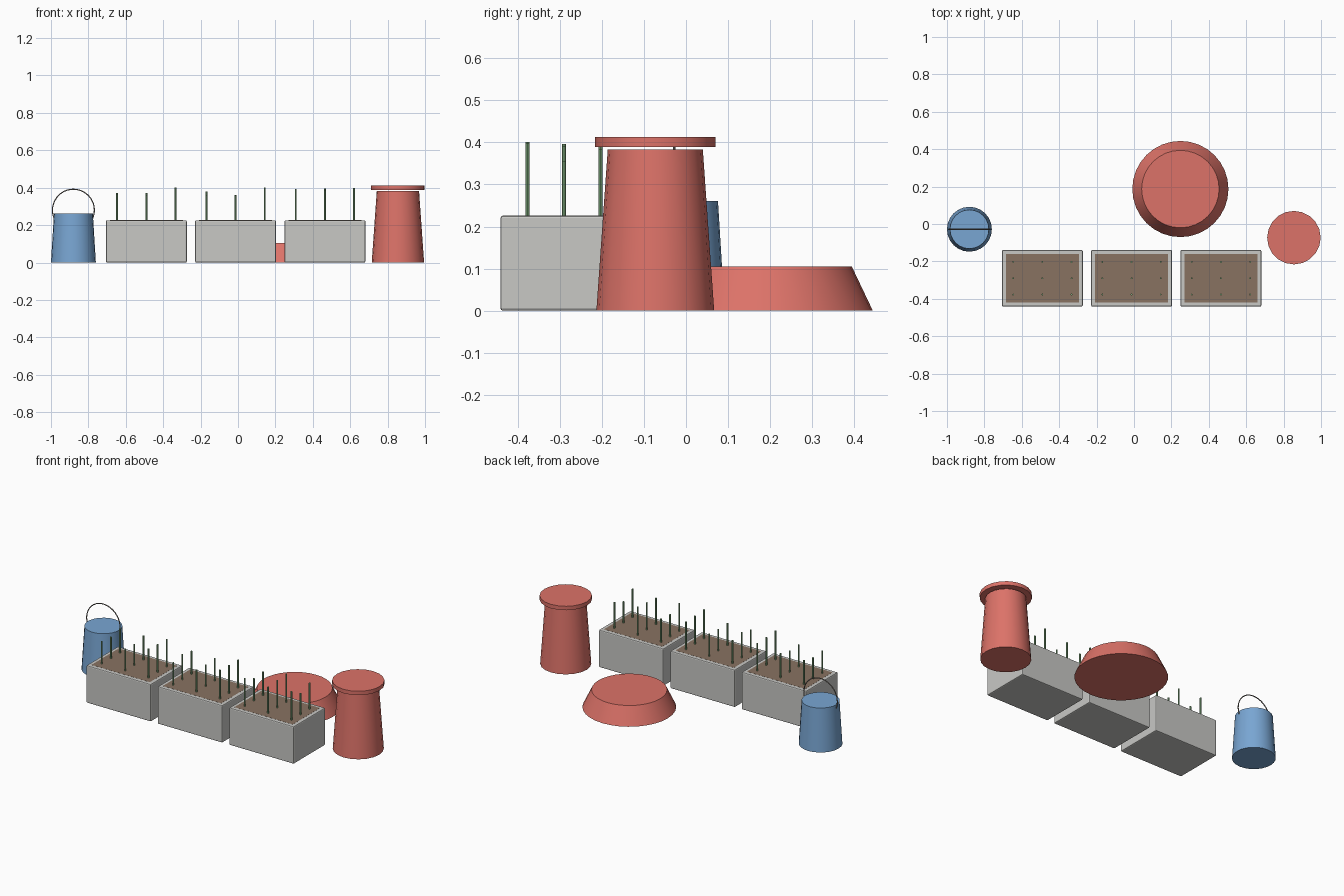
import bpy
import math
import random
from mathutils import Vector

random.seed(4)

if "Cube" in bpy.data.objects:
    bpy.data.objects.remove(bpy.data.objects["Cube"], do_unlink=True)


def material(name, rgb):
    mat = bpy.data.materials.new(name)
    mat.use_nodes = True
    colour = (*rgb, 1)
    mat.diffuse_color = colour
    mat.node_tree.nodes["Principled BSDF"].inputs["Base Color"].default_value = colour
    return mat


concrete = material("concrete_grey", (0.58, 0.58, 0.56))
terracotta = material("terracotta", (0.72, 0.17, 0.14))
blue = material("bucket_blue", (0.19, 0.38, 0.65))
soil = material("soil_brown", (0.25, 0.17, 0.12))
green = material("stem_green", (0.22, 0.42, 0.21))
wire = material("handle_metal", (0.24, 0.22, 0.20))


def finish(name, mat, smooth=True):
    obj = bpy.context.object
    obj.name = name
    obj.data.materials.append(mat)
    if smooth:
        bpy.ops.object.shade_smooth_by_angle(angle=math.radians(30))
    return obj


def frustum(name, mat, x, y, low, high, r_low, r_high, sides):
    bpy.ops.mesh.primitive_cone_add(vertices=sides, radius1=r_low, radius2=r_high,
                                    depth=high - low, location=(x, y, (low + high) / 2))
    return finish(name, mat)


def block(name, mat, x, y, low, high, width, depth):
    bpy.ops.mesh.primitive_cube_add(size=1, location=(x, y, (low + high) / 2))
    obj = bpy.context.object
    obj.scale = (width, depth, high - low)
    bpy.ops.object.transform_apply(location=False, rotation=False, scale=True)
    return finish(name, mat, smooth=False)


# Planter boxes with soil and a grid of stems
PLANTER_Y = -0.29
for number, x in enumerate((-0.49, -0.013, 0.465), start=1):
    box = block(f"planter_{number}", concrete, x, PLANTER_Y, 0, 0.226, 0.432, 0.302)
    bevel = box.modifiers.new("soft_edges", "BEVEL")
    bevel.width = 0.006
    bevel.segments = 2
    block(f"soil_{number}", soil, x, PLANTER_Y, 0.218, 0.2265, 0.39, 0.26)
    for column in (-1, 0, 1):
        for row in (-1, 0, 1):
            frustum(f"stem_{number}", green, x + column * 0.156, PLANTER_Y + row * 0.087,
                    0.215, random.uniform(0.35, 0.405), 0.005, 0.005, 8)

# Tall pot with a saucer hovering just above it
frustum("tall_pot", terracotta, 0.855, -0.073, 0, 0.383, 0.14, 0.113, 20)
frustum("tall_pot_saucer", terracotta, 0.855, -0.073, 0.389, 0.413, 0.143, 0.143, 20)

# Wide low pot
frustum("wide_pot", terracotta, 0.248, 0.187, 0, 0.105, 0.257, 0.207, 32)

# Bucket with an upright ring handle
frustum("bucket", blue, -0.88, -0.028, 0, 0.261, 0.12, 0.104, 24)
bpy.ops.mesh.primitive_torus_add(major_segments=40, minor_segments=8, major_radius=0.112,
                                 minor_radius=0.003, location=(-0.88, -0.028, 0.28),
                                 rotation=(math.pi / 2, 0, 0))
finish("bucket_handle", wire)
